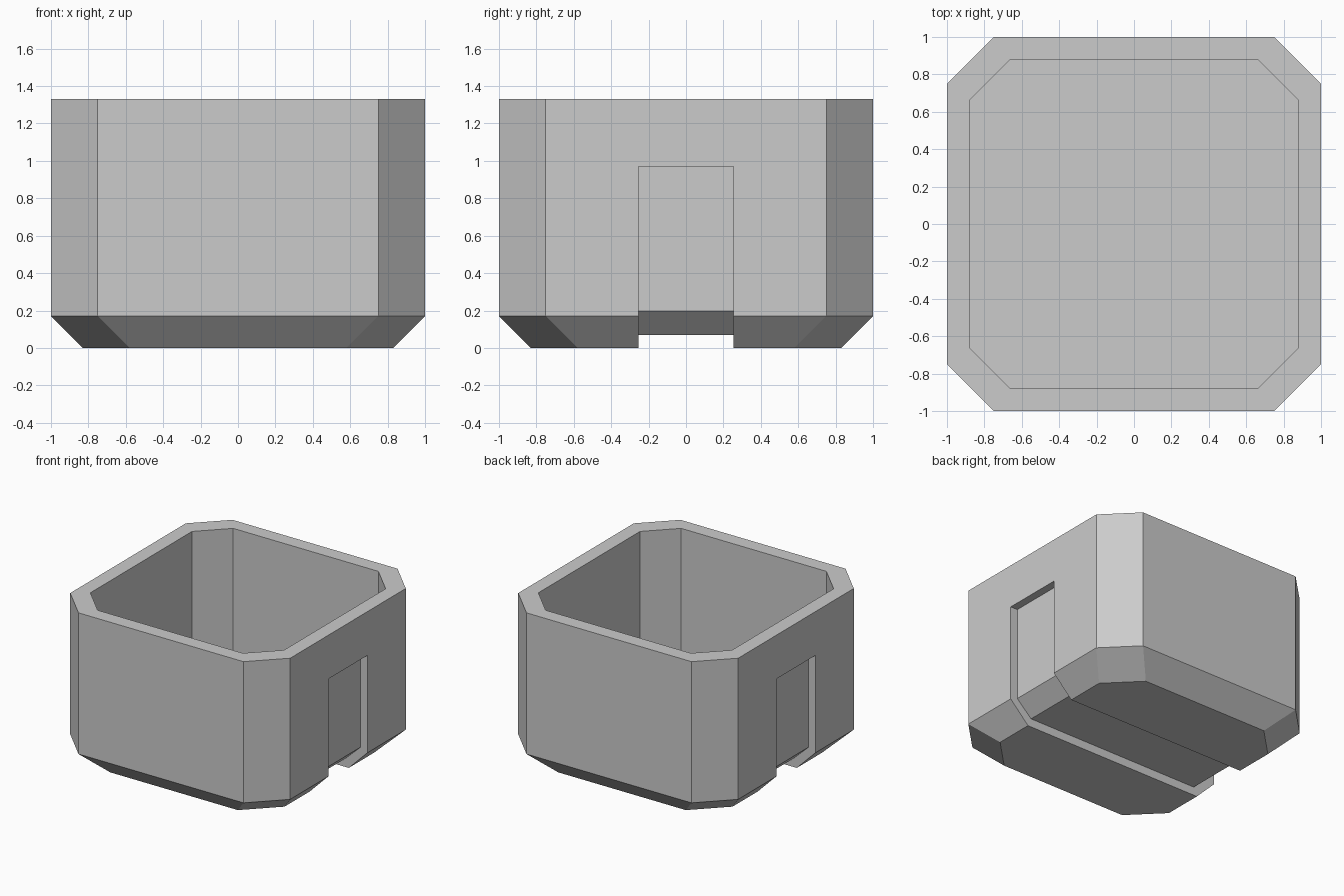
import bpy, bmesh

if "Cube" in bpy.data.objects:
    bpy.data.objects.remove(bpy.data.objects["Cube"])


def new_object(name, bm):
    bmesh.ops.recalc_face_normals(bm, faces=bm.faces)
    mesh = bpy.data.meshes.new(name)
    bm.to_mesh(mesh)
    bm.free()
    obj = bpy.data.objects.new(name, mesh)
    bpy.context.collection.objects.link(obj)
    return obj


def octagon(bm, half, flat, z):
    """Square ring with cut corners."""
    pts = [(half, -flat), (half, flat), (flat, half), (-flat, half),
           (-half, flat), (-half, -flat), (-flat, -half), (flat, -half)]
    return [bm.verts.new((x, y, z)) for x, y in pts]


# Open container: rings run from underside, up the outside, then down the inside
bm = bmesh.new()
rings = [octagon(bm, *r) for r in (
    (0.83, 0.58, 0.0), (1.0, 0.75, 0.17), (1.0, 0.75, 1.33),
    (0.88, 0.66, 1.33), (0.88, 0.66, 0.19))]
for a, b in zip(rings, rings[1:]):
    for i in range(8):
        j = (i + 1) % 8
        bm.faces.new((a[i], a[j], b[j], b[i]))
bm.faces.new(rings[0][::-1])
bm.faces.new(rings[-1])
container = new_object("container", bm)

# Strap groove cutter: U profile wrapping under the base and up both sides
right = [(0.80, 0.07), (0.935, 0.197), (0.935, 0.97), (1.1, 0.97), (1.1, -0.1)]
profile = right + [(-x, z) for x, z in reversed(right)]
bm = bmesh.new()
face = bm.faces.new([bm.verts.new((x, -0.253, z)) for x, z in profile])
ext = bmesh.ops.extrude_face_region(bm, geom=[face])
bmesh.ops.translate(bm, vec=(0, 0.506, 0),
                    verts=[v for v in ext["geom"] if isinstance(v, bmesh.types.BMVert)])
cutter = new_object("groove_cutter", bm)
cutter.hide_render = True

# Carve the groove, then discard the cutter
mod = container.modifiers.new("strap_groove", 'BOOLEAN')
mod.operation = 'DIFFERENCE'
mod.solver = 'EXACT'
mod.object = cutter
bpy.context.view_layer.objects.active = container
bpy.ops.object.modifier_apply(modifier=mod.name)
bpy.data.objects.remove(cutter)
